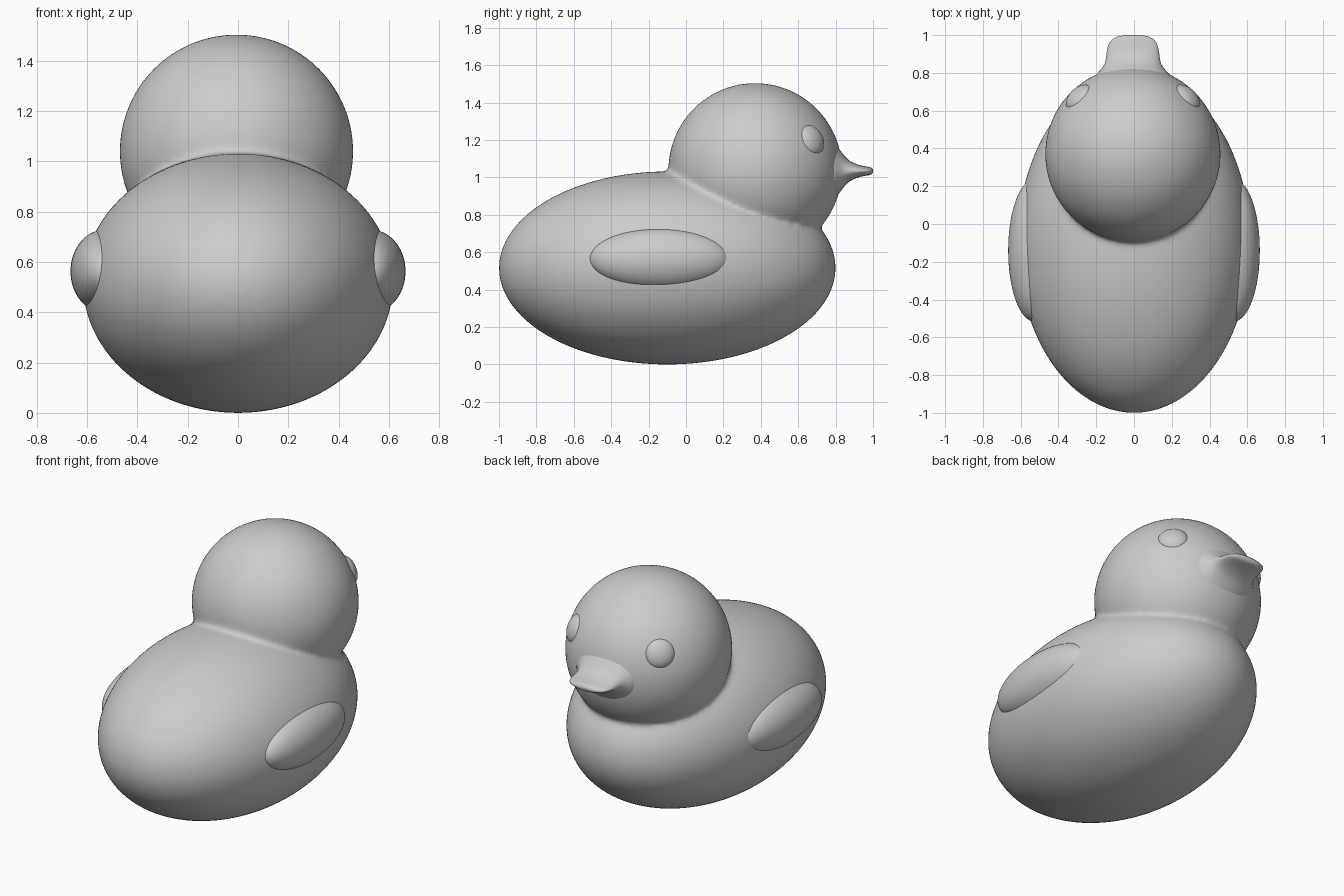
import bpy, math
from mathutils import Vector

if "Cube" in bpy.data.objects:
    bpy.data.objects.remove(bpy.data.objects["Cube"])


def ellipsoid(name, centre, radii, normal=None, segments=64, rings=40):
    bpy.ops.mesh.primitive_uv_sphere_add(segments=segments, ring_count=rings, radius=1, location=centre)
    ob = bpy.context.object
    ob.name = name
    ob.scale = radii
    if normal is not None:
        ob.rotation_euler = Vector(normal).to_track_quat('Z', 'Y').to_euler()
    bpy.ops.object.transform_apply(location=False, rotation=True, scale=True)
    bpy.ops.object.shade_smooth()
    return ob


HEAD = Vector((-0.006, 0.37, 1.04))
HEAD_R = 0.464

# Body with the head blended on by a soft neck crease
body = ellipsoid("body_and_head", (0, -0.1, 0.516), (0.617, 0.9, 0.516), segments=96, rings=64)
head = ellipsoid("head_helper", HEAD, (HEAD_R,) * 3, segments=96, rings=64)
union = body.modifiers.new("union", 'BOOLEAN')
union.operation = 'UNION'
union.solver = 'EXACT'
union.object = head
remesh = body.modifiers.new("remesh", 'REMESH')
remesh.mode = 'VOXEL'
remesh.voxel_size = 0.014
remesh.use_smooth_shade = True
soft = body.modifiers.new("soften", 'SMOOTH')
soft.factor = 0.5
soft.iterations = 8
bpy.context.view_layer.objects.active = body
for m in ("union", "remesh", "soften"):
    bpy.ops.object.modifier_apply(modifier=m)
bpy.data.objects.remove(head, do_unlink=True)

# Wings and eyes, one on each side
for side, label in ((-1, "left"), (1, "right")):
    ellipsoid(label + "_wing", (side * 0.53, -0.14, 0.563), (0.136, 0.375, 0.165))
    d = Vector((side * 0.295, 0.31, 0.165)).normalized()
    ellipsoid(label + "_eye", HEAD + d * 0.438, (0.086, 0.086, 0.05), d, 40, 24)

# Beak: flat bill flaring out into the head; sections are y, half width, half height
sections = [(0.74, 0.215, 0.165), (0.785, 0.2, 0.155), (0.81, 0.177, 0.13), (0.83, 0.16, 0.104),
            (0.85, 0.149, 0.078), (0.87, 0.144, 0.058), (0.90, 0.14, 0.042), (0.93, 0.135, 0.031),
            (0.96, 0.125, 0.025), (0.98, 0.107, 0.022), (0.992, 0.083, 0.018), (1.0, 0.045, 0.008)]
N = 40
verts, faces = [], []
for y, w, h in sections:
    for i in range(N):
        a = 2 * math.pi * i / N
        verts.append((HEAD.x + w * math.cos(a), y, 1.034 + h * math.sin(a)))
for s in range(len(sections) - 1):
    for i in range(N):
        j = (i + 1) % N
        faces.append((s * N + i, (s + 1) * N + i, (s + 1) * N + j, s * N + j))
faces.append(tuple(range(N)))
faces.append(tuple(reversed(range(len(verts) - N, len(verts)))))
mesh = bpy.data.meshes.new("beak")
mesh.from_pydata(verts, [], faces)
beak = bpy.data.objects.new("beak", mesh)
bpy.context.collection.objects.link(beak)
bpy.ops.object.select_all(action='DESELECT')
beak.select_set(True)
bpy.context.view_layer.objects.active = beak
bpy.ops.object.shade_smooth()
